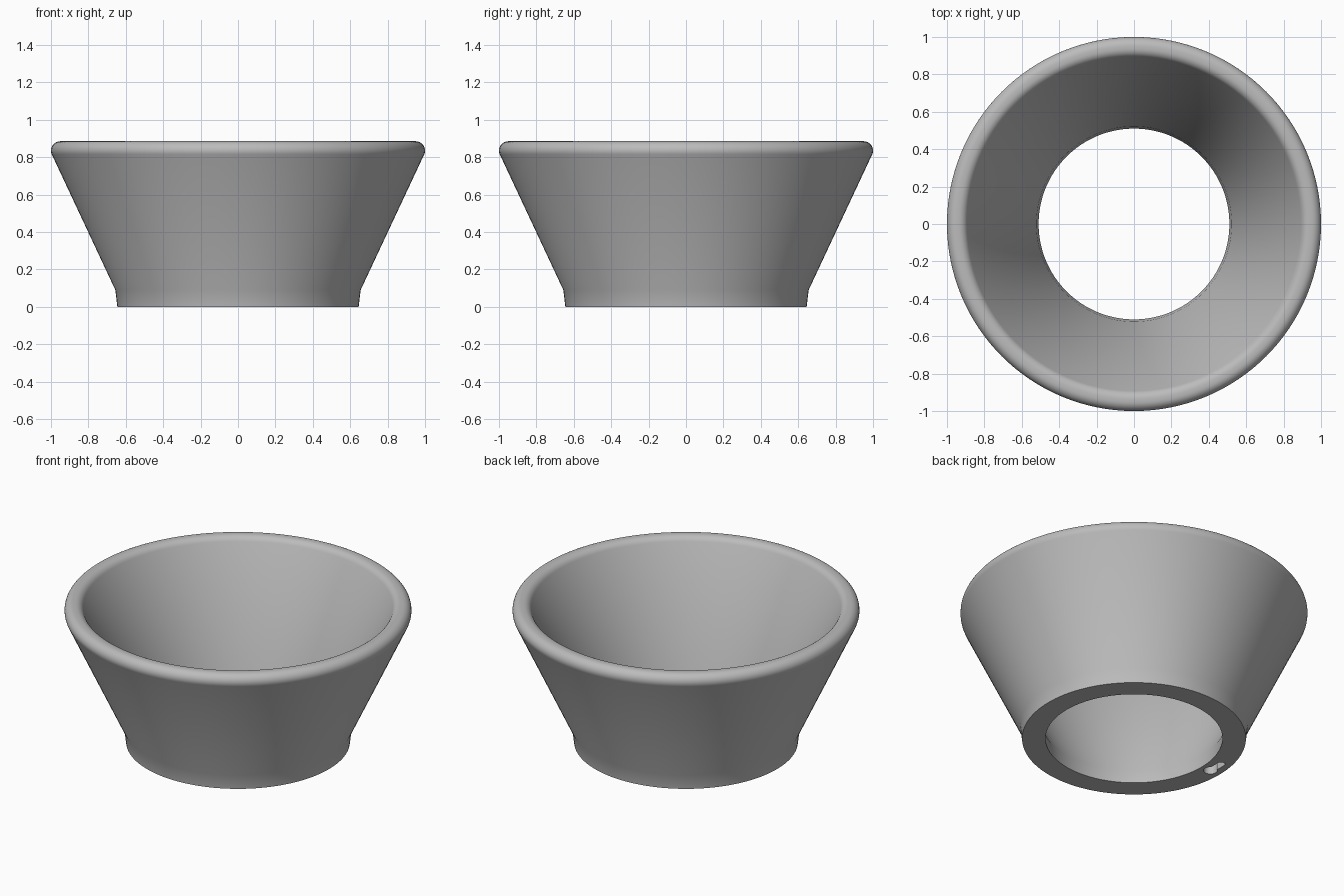
import bpy, bmesh, math
from math import cos, sin, radians

cube = bpy.data.objects.get("Cube")
if cube:
    bpy.data.objects.remove(cube, do_unlink=True)

grey = bpy.data.materials.new("light_grey")
grey.use_nodes = True
colour = (0.5, 0.5, 0.5, 1)
grey.diffuse_color = colour
grey.node_tree.nodes["Principled BSDF"].inputs["Base Color"].default_value = colour


def make_object(name, bm):
    bmesh.ops.recalc_face_normals(bm, faces=bm.faces)
    mesh = bpy.data.meshes.new(name)
    bm.to_mesh(mesh)
    bm.free()
    mesh.materials.append(grey)
    obj = bpy.data.objects.new(name, mesh)
    bpy.context.collection.objects.link(obj)
    return obj


def arc(cx, cy, r, start, end, steps):
    angles = [radians(start + (end - start) * i / steps) for i in range(steps + 1)]
    return [(cx + r * cos(a), cy + r * sin(a)) for a in angles]


def lathe(name, profile, segments=128):
    bm = bmesh.new()
    rings = []
    for i in range(segments):
        a = 2 * math.pi * i / segments
        rings.append([bm.verts.new((r * cos(a), r * sin(a), z)) for r, z in profile])
    for i in range(segments):
        a, b = rings[i], rings[(i + 1) % segments]
        for j in range(len(profile)):
            k = (j + 1) % len(profile)
            bm.faces.new((a[j], b[j], b[k], a[k]))
    return make_object(name, bm)


# Flared ring wall: outer side, rounded rim, inner side
profile = [(0.645, 0), (0.656, 0.09)]
profile += arc(0.95, 0.835, 0.05, -25, 90, 10)
profile += arc(0.938, 0.835, 0.05, 90, 155, 6)
profile += [(0.522, 0.09), (0.51, 0)]
ring = lathe("flared_ring", profile)

# Keyhole slot cutter for the underside
outline = arc(-0.575, 0, 0.04, 125, 415, 20) + arc(-0.575, 0.095, 0.023, 0, 180, 10)
bm = bmesh.new()
face = bm.faces.new([bm.verts.new((x, y, -0.05)) for x, y in outline])
top = bmesh.ops.extrude_face_region(bm, geom=[face])["geom"]
bmesh.ops.translate(bm, vec=(0, 0, 0.12),
                    verts=[v for v in top if isinstance(v, bmesh.types.BMVert)])
cutter = make_object("keyhole_cutter", bm)
cutter.hide_render = True

cut = ring.modifiers.new("keyhole", "BOOLEAN")
cut.operation = "DIFFERENCE"
cut.solver = "EXACT"
cut.object = cutter

bpy.ops.object.select_all(action="DESELECT")
ring.select_set(True)
bpy.context.view_layer.objects.active = ring
bpy.ops.object.modifier_apply(modifier=cut.name)
bpy.data.objects.remove(cutter, do_unlink=True)
bpy.ops.object.shade_smooth_by_angle(angle=radians(30))
